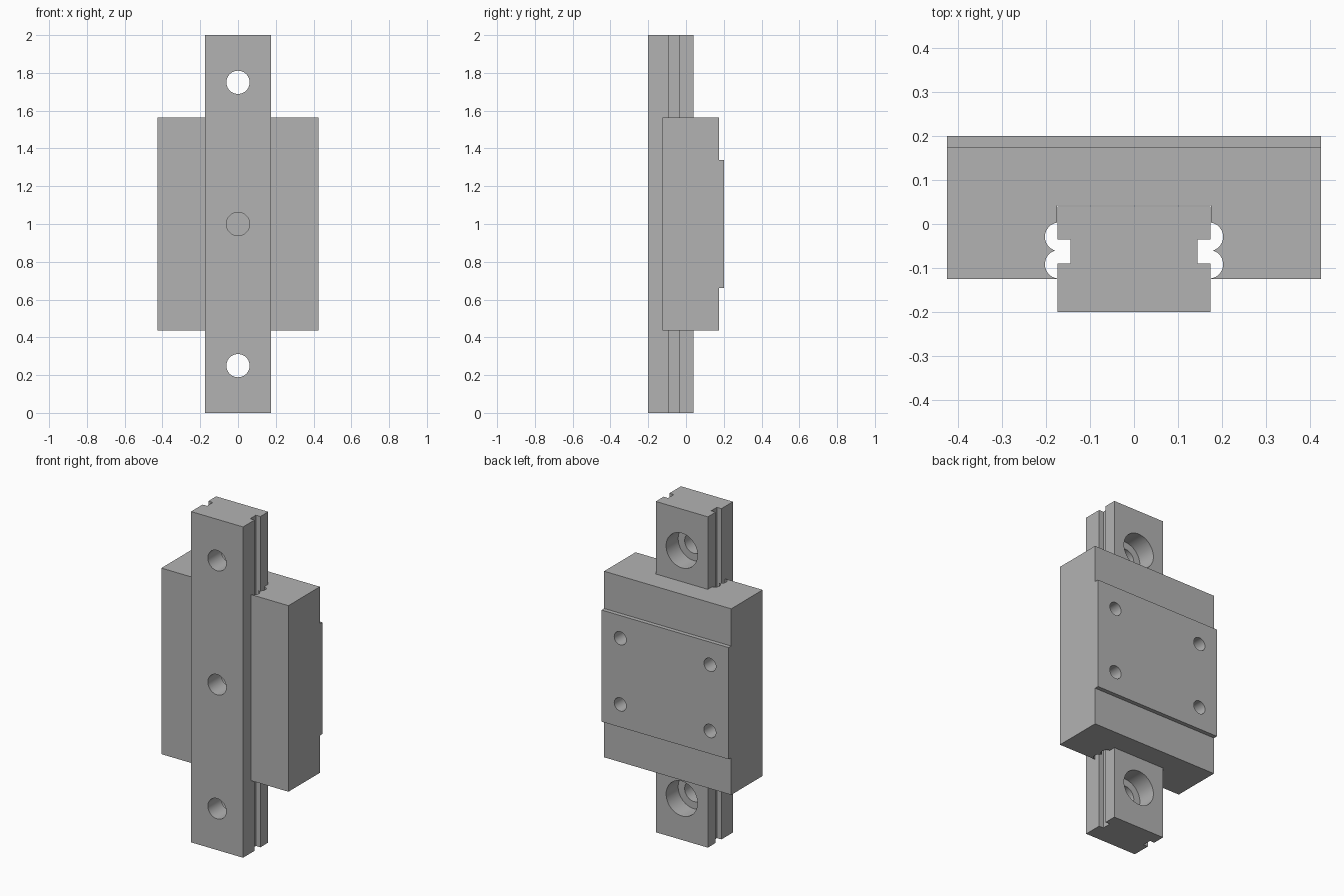
import bpy, bmesh, math
from mathutils import Matrix

if "Cube" in bpy.data.objects:
    bpy.data.objects.remove(bpy.data.objects["Cube"], do_unlink=True)

steel = bpy.data.materials.new("grey steel")
steel.use_nodes = True
grey = (0.45, 0.45, 0.45, 1)
steel.diffuse_color = grey
steel.node_tree.nodes["Principled BSDF"].inputs["Base Color"].default_value = grey


def make_object(name, bm):
    bmesh.ops.recalc_face_normals(bm, faces=bm.faces)
    mesh = bpy.data.meshes.new(name)
    bm.to_mesh(mesh)
    bm.free()
    mesh.materials.append(steel)
    obj = bpy.data.objects.new(name, mesh)
    bpy.context.collection.objects.link(obj)
    return obj


def extrude_profile(name, half, z0, z1):
    """Mirror the +x half of an xy section and extrude it along z."""
    points = half + [(-x, y) for x, y in reversed(half)]
    bm = bmesh.new()
    face = bm.faces.new([bm.verts.new((x, y, z0)) for x, y in points])
    grown = bmesh.ops.extrude_face_region(bm, geom=[face])["geom"]
    verts = [v for v in grown if isinstance(v, bmesh.types.BMVert)]
    bmesh.ops.translate(bm, verts=verts, vec=(0, 0, z1 - z0))
    return make_object(name, bm)


def hole_cutter(x, z, radius, y0, y1):
    """Round cutter running along y."""
    bm = bmesh.new()
    place = Matrix.Translation((x, (y0 + y1) / 2, z)) @ Matrix.Rotation(math.pi / 2, 4, "X")
    bmesh.ops.create_cone(bm, cap_ends=True, segments=48, radius1=radius,
                          radius2=radius, depth=y1 - y0, matrix=place)
    return make_object("cutter", bm)


def cut(obj, cutters):
    bpy.ops.object.select_all(action="DESELECT")
    bpy.context.view_layer.objects.active = obj
    obj.select_set(True)
    for cutter in cutters:
        cutter.hide_render = True
        mod = obj.modifiers.new("cut", "BOOLEAN")
        mod.operation = "DIFFERENCE"
        mod.solver = "EXACT"
        mod.object = cutter
        bpy.ops.object.modifier_apply(modifier=mod.name)
        bpy.data.objects.remove(cutter, do_unlink=True)
    bpy.ops.object.shade_smooth_by_angle(angle=math.radians(30))


# Rail with a square groove along each side
RAIL_W, GROOVE_W, RAIL_BACK = 0.174, 0.144, 0.04
rail = extrude_profile("rail", [
    (RAIL_W, -0.2), (RAIL_W, -0.09), (GROOVE_W, -0.09),
    (GROOVE_W, -0.035), (RAIL_W, -0.035), (RAIL_W, RAIL_BACK)], 0, 2)

# Counterbored mounting holes
cutters = []
for z in (0.25, 1.0, 1.75):
    cutters.append(hole_cutter(0, z, 0.0615, -0.3, 0.2))
    cutters.append(hole_cutter(0, z, 0.105, RAIL_BACK - 0.115, 0.2))
cut(rail, cutters)

# Carriage section: channel walls with two round ball tracks on each side
CHANNEL_W, FRONT, BACK, CAP_BACK = 0.175, -0.125, 0.2, 0.175
R, TRACK_X = 0.0325, 0.17
tracks_y = (-0.0915, -0.029)
cusp = math.acos((tracks_y[1] - tracks_y[0]) / 2 / R)
opening = math.acos((CHANNEL_W - TRACK_X) / R)


def arc(cy, a0, a1, steps=16):
    return [(TRACK_X + R * math.cos(a0 + (a1 - a0) * i / steps),
             cy + R * math.sin(a0 + (a1 - a0) * i / steps)) for i in range(steps + 1)]


lower = arc(tracks_y[0], -opening, math.pi / 2 - cusp)
upper = arc(tracks_y[1], cusp - math.pi / 2, opening)[1:]
section = ([(0.425, BACK), (0.425, FRONT), (CHANNEL_W, FRONT)]
           + lower + upper + [(CHANNEL_W, RAIL_BACK + 0.002)])
carriage = extrude_profile("carriage", section, 0.4375, 1.5625)

# Lowered end caps above and below the raised mounting pad
cutters = [extrude_profile("cutter", [(0.6, CAP_BACK), (0.6, 0.4)], z0, z1)
           for z0, z1 in ((0.3, 0.6625), (1.3375, 1.7))]

# Blind screw holes in the pad
for x in (-0.3, 0.3):
    for z in (0.8, 1.2):
        cutters.append(hole_cutter(x, z, 0.04, BACK - 0.125, 0.3))
cut(carriage, cutters)
